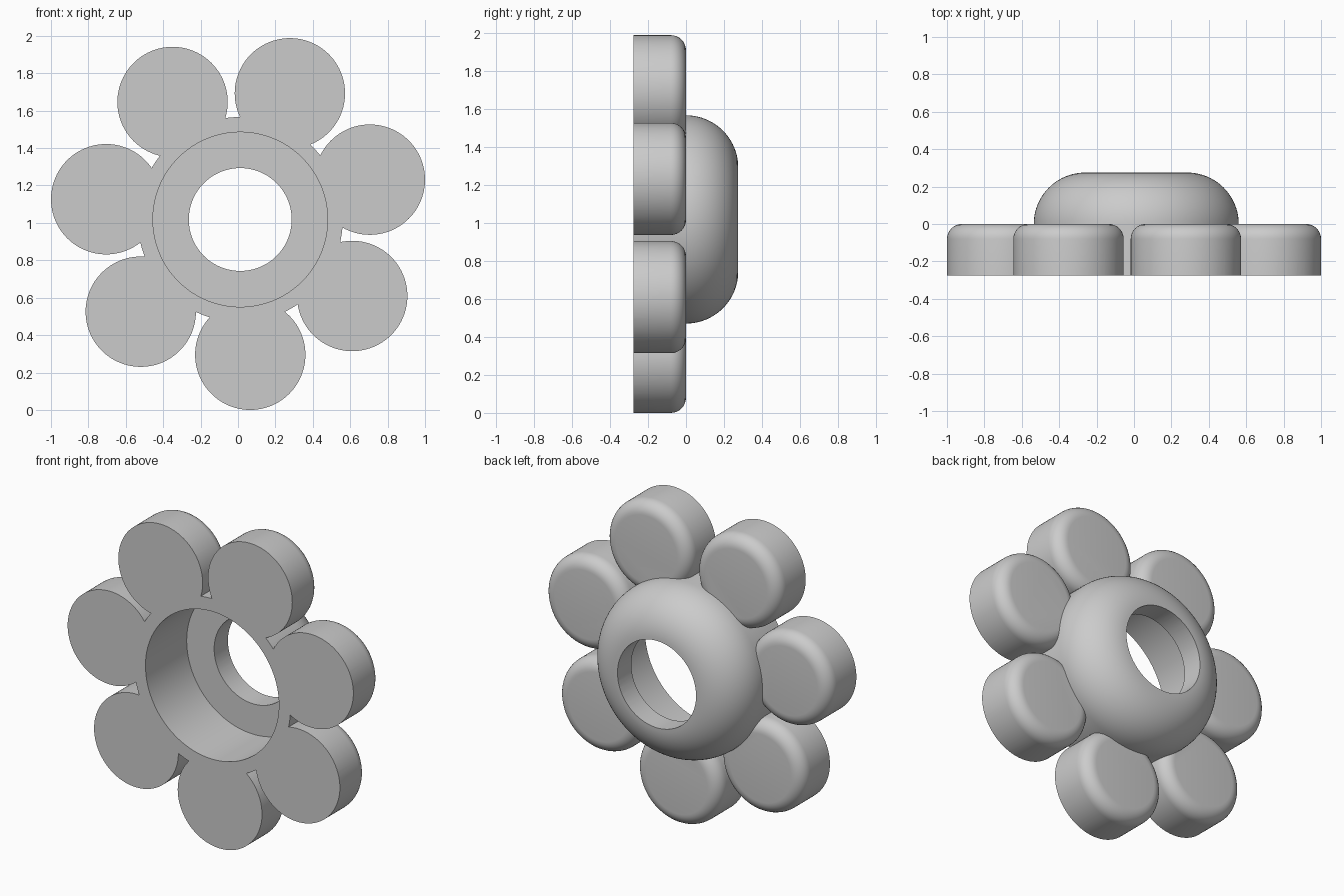
import bpy, bmesh
from math import sin, cos, pi, radians

old = bpy.data.objects.get("Cube")
if old:
    bpy.data.objects.remove(old, do_unlink=True)

CX, CZ = 0.012, 1.018            # hub axis
HUB_R, RECESS_R, BORE_R = 0.548, 0.467, 0.275
PETAL_R, PETAL_RING, PETAL_FILLET = 0.295, 0.725, 0.08
FRONT, BACK, FLOOR = -0.275, 0.275, 0.137

grey = bpy.data.materials.new("plain grey")
grey.use_nodes = True
colour = (0.6, 0.6, 0.6, 1)
grey.diffuse_color = colour
grey.node_tree.nodes["Principled BSDF"].inputs["Base Color"].default_value = colour


def arc(r, y, radius, steps):
    """Quarter round from the side wall to the back face."""
    return [(r + radius * cos(pi / 2 * i / steps), y + radius * sin(pi / 2 * i / steps))
            for i in range(steps + 1)]


def lathe(bm, profile, cx, cz, segments):
    """Closed solid turned about the y axis; the ends are capped."""
    rings = []
    for r, y in profile:
        rings.append([bm.verts.new((cx + r * cos(2 * pi * k / segments), y,
                                    cz + r * sin(2 * pi * k / segments)))
                      for k in range(segments)])
    for a, b in zip(rings, rings[1:]):
        for k in range(segments):
            n = (k + 1) % segments
            bm.faces.new((a[k], a[n], b[n], b[k]))
    bm.faces.new(rings[0])
    bm.faces.new(rings[-1])


def finish(bm, name):
    bmesh.ops.recalc_face_normals(bm, faces=bm.faces)
    mesh = bpy.data.meshes.new(name)
    bm.to_mesh(mesh)
    bm.free()
    mesh.materials.append(grey)
    obj = bpy.data.objects.new(name, mesh)
    bpy.context.collection.objects.link(obj)
    return obj


# Domed hub, left long at the front for trimming
bm = bmesh.new()
lathe(bm, [(HUB_R, -0.35)] + arc(HUB_R - BACK, 0, BACK, 20), CX, CZ, 128)
knob = finish(bm, "lobed_knob")

# Seven round lobes with softened back rims
bm = bmesh.new()
for i in range(7):
    a = radians(17.1) + 2 * pi * i / 7
    profile = [(PETAL_R, -0.35)] + arc(PETAL_R - PETAL_FILLET, -PETAL_FILLET, PETAL_FILLET, 8)
    lathe(bm, profile, CX + PETAL_RING * cos(a), CZ + PETAL_RING * sin(a), 96)
lobes = finish(bm, "lobes")

# Cutter: flat front, wide recess and narrower through bore
bm = bmesh.new()
lathe(bm, [(1.5, -0.5), (1.5, FRONT), (RECESS_R, FRONT), (RECESS_R, FLOOR),
           (BORE_R, FLOOR), (BORE_R, 0.4)], CX, CZ, 128)
cutter = finish(bm, "bore_cutter")

bpy.ops.object.select_all(action='DESELECT')
bpy.context.view_layer.objects.active = knob
knob.select_set(True)
for helper, operation in ((lobes, 'UNION'), (cutter, 'DIFFERENCE')):
    helper.hide_render = True
    mod = knob.modifiers.new(helper.name, 'BOOLEAN')
    mod.operation = operation
    mod.solver = 'EXACT'
    mod.object = helper
    bpy.ops.object.modifier_apply(modifier=mod.name)
    bpy.data.objects.remove(helper, do_unlink=True)

bpy.ops.object.shade_smooth_by_angle(angle=radians(30))
